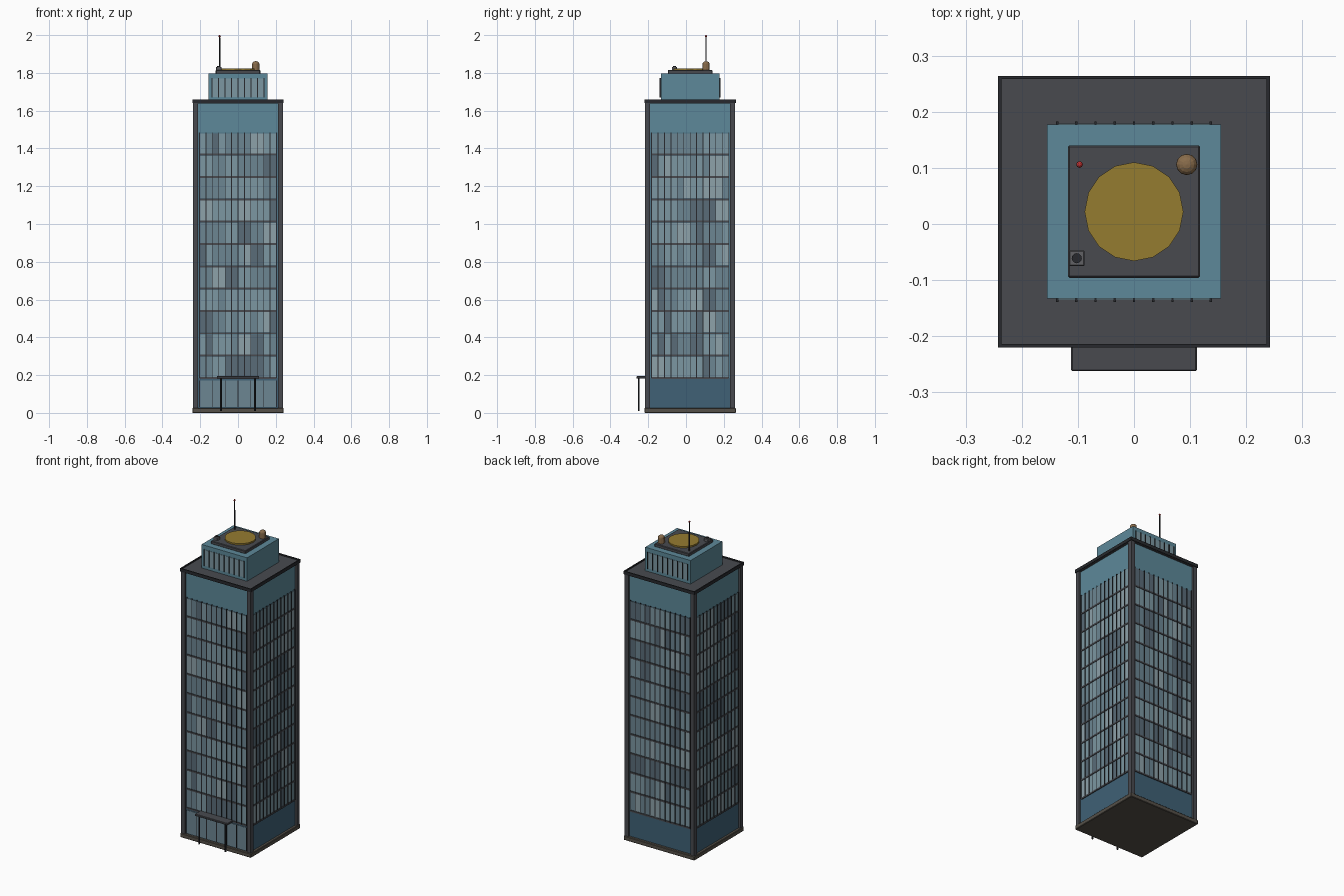
import bpy, bmesh, math, random
from mathutils import Matrix, Vector

if "Cube" in bpy.data.objects:
    bpy.data.objects.remove(bpy.data.objects["Cube"])

random.seed(7)
CY = 0.022  # tower centre in y


def mat(name, r, g, b):
    m = bpy.data.materials.new(name)
    m.diffuse_color = (r, g, b, 1)
    m.use_nodes = True
    m.node_tree.nodes["Principled BSDF"].inputs["Base Color"].default_value = m.diffuse_color
    return m


SLATE = mat("slate", 0.065, 0.068, 0.078)
STONE = mat("stone", 0.09, 0.08, 0.065)
BLACK = mat("dark_metal", 0.02, 0.022, 0.026)
BLUE_LOW = mat("blue_low", 0.05, 0.12, 0.18)
BLUE_MID = mat("blue_mid", 0.08, 0.18, 0.25)
BLUE_TOP = mat("blue_top", 0.11, 0.25, 0.32)
PANES = [mat("pane_%d" % i, *c) for i, c in enumerate([
    (0.10, 0.15, 0.19), (0.15, 0.24, 0.29), (0.20, 0.31, 0.36), (0.27, 0.36, 0.40)])]
YELLOW = mat("pad_yellow", 0.30, 0.20, 0.03)
BROWN = mat("tank_brown", 0.25, 0.15, 0.07)
RED = mat("beacon_red", 0.5, 0.03, 0.03)
GREY = mat("unit_grey", 0.12, 0.12, 0.13)


def finish(bm, name, mats):
    me = bpy.data.meshes.new(name)
    bm.to_mesh(me)
    bm.free()
    for m in mats:
        me.materials.append(m)
    ob = bpy.data.objects.new(name, me)
    bpy.context.collection.objects.link(ob)
    return ob


def add_box(bm, lo, hi, frame=Matrix.Identity(4), mi=0):
    lo, hi = Vector(lo), Vector(hi)
    m = frame @ Matrix.Translation((lo + hi) / 2) @ Matrix.Diagonal((*(hi - lo), 1))
    vs = bmesh.ops.create_cube(bm, size=1, matrix=m)["verts"]
    for f in {f for v in vs for f in v.link_faces}:
        f.material_index = mi


def box(name, lo, hi, m, bevel=0):
    bm = bmesh.new()
    add_box(bm, lo, hi)
    if bevel:
        bmesh.ops.bevel(bm, geom=bm.edges[:], offset=bevel, segments=1, affect='EDGES')
    return finish(bm, name, [m])


def cyl(name, x, y, z0, z1, r, n, m, r2=None):
    bm = bmesh.new()
    bmesh.ops.create_cone(bm, cap_ends=True, segments=n, radius1=r,
                          radius2=r if r2 is None else r2, depth=z1 - z0,
                          matrix=Matrix.Translation((x, y, (z0 + z1) / 2)))
    return finish(bm, name, [m])


def side(k):
    """Frame of tower side k: 0 front, 1 right, 2 back, 3 left (-y points outwards)."""
    return Matrix.Translation((0, CY, 0)) @ Matrix.Rotation(k * math.pi / 2, 4, 'Z')


# base plinth
box("plinth", (-0.242, CY - 0.242, 0), (0.242, CY + 0.242, 0.026), STONE, 0.003)

# tower core, darker towards the ground
bm = bmesh.new()
add_box(bm, (-0.226, CY - 0.226, 0.026), (0.226, CY + 0.226, 1.64))
for z in (0.185, 1.485):
    bmesh.ops.bisect_plane(bm, geom=bm.verts[:] + bm.edges[:] + bm.faces[:],
                           plane_co=(0, 0, z), plane_no=(0, 0, 1))
for f in bm.faces:
    z = f.calc_center_median().z
    f.material_index = 0 if z < 0.185 else 1 if z < 1.485 else 2
finish(bm, "tower_core", [BLUE_LOW, BLUE_MID, BLUE_TOP])

# corner posts
bm = bmesh.new()
for k in range(4):
    add_box(bm, (-0.238, -0.238, 0.026), (-0.212, -0.212, 1.64), side(k))
finish(bm, "corner_posts", [SLATE])

# roof slab and parapet rim
box("roof_slab", (-0.238, CY - 0.238, 1.638), (0.238, CY + 0.238, 1.652), SLATE)
bm = bmesh.new()
for k in range(4):
    add_box(bm, (-0.242, -0.242, 1.64), (0.236, -0.236, 1.66), side(k))
finish(bm, "parapet_rim", [BLACK])

# window grid on four sides
FLOORS, COLS, Z0, FH, W = 11, 12, 0.185, 0.1182, 0.204
CW = 2 * W / COLS
panes, mullions, bands = bmesh.new(), bmesh.new(), bmesh.new()
for k in range(4):
    fr = side(k)
    for i in range(FLOORS):
        shade = 2
        for j in range(COLS):
            if j % 2 == 0 or random.random() < 0.3:
                shade = random.choice((0, 1, 1, 2, 2, 3))
            x, z = -W + j * CW, Z0 + i * FH
            add_box(panes, (x + 0.002, -0.229, z + 0.006),
                    (x + CW - 0.002, -0.225, z + FH - 0.006), fr, shade)
    for j in range(COLS + 1):
        x = -W + j * CW
        add_box(mullions, (x - 0.002, -0.232, Z0), (x + 0.002, -0.225, Z0 + FLOORS * FH), fr)
    for i in range(FLOORS):
        z = Z0 + i * FH
        add_box(bands, (-W, -0.231, z - 0.005), (W, -0.225, z + 0.005), fr)
finish(panes, "window_panes", PANES)
finish(mullions, "window_mullions", [BLACK])
finish(bands, "floor_bands", [SLATE])

# lobby glazing, front only
bm = bmesh.new()
add_box(bm, (-0.205, -0.229, 0.03), (0.205, -0.225, 0.172), side(0), 0)
for j in range(7):
    x = -0.204 + j * 0.068
    add_box(bm, (x - 0.002, -0.232, 0.03), (x + 0.002, -0.225, 0.172), side(0), 1)
finish(bm, "lobby_glazing", [PANES[1], BLACK])

# entrance canopy and posts
box("entrance_canopy", (-0.112, -0.262, 0.182), (0.112, -0.206, 0.194), SLATE, 0.002)
for s in (-1, 1):
    cyl("canopy_post", s * 0.09, -0.25, 0.01, 0.183, 0.005, 8, BLACK)

# penthouse with fins front and back
PH = 0.155
box("penthouse", (-PH, CY - PH, 1.65), (PH, CY + PH, 1.797), BLUE_TOP)
bm = bmesh.new()
for k in (0, 2):
    add_box(bm, (-0.137, -PH - 0.002, 1.672), (0.137, -PH + 0.001, 1.77), side(k), 0)
    for j in range(9):
        x = -0.137 + j * 0.03425
        add_box(bm, (x - 0.002, -PH - 0.006, 1.67), (x + 0.002, -PH, 1.772), side(k), 1)
finish(bm, "penthouse_windows", [PANES[2], BLACK])

# roof deck and landing pad
box("roof_deck", (-0.118, CY - 0.118, 1.795), (0.118, CY + 0.118, 1.815), SLATE, 0.003)
cyl("landing_pad", 0, CY, 1.81, 1.824, 0.088, 16, YELLOW)

# water tank with domed top
cyl("water_tank", 0.094, 0.106, 1.812, 1.848, 0.019, 12, BROWN)
bm = bmesh.new()
bmesh.ops.create_uvsphere(bm, u_segments=12, v_segments=8, radius=0.019,
                          matrix=Matrix.Translation((0.094, 0.106, 1.847)) @ Matrix.Diagonal((1, 1, 0.8, 1)))
finish(bm, "water_tank_dome", [BROWN])

# antenna mast with beacon
cyl("antenna_mast", -0.097, 0.106, 1.81, 1.992, 0.004, 8, BLACK, 0.003)
bm = bmesh.new()
bmesh.ops.create_uvsphere(bm, u_segments=8, v_segments=6, radius=0.006,
                          matrix=Matrix.Translation((-0.097, 0.106, 1.994)))
finish(bm, "antenna_beacon", [RED])

# rooftop cooling unit
box("cooling_unit", (-0.116, -0.075, 1.812), (-0.088, -0.047, 1.832), GREY, 0.002)
cyl("cooling_fan", -0.102, -0.061, 1.83, 1.837, 0.009, 12, BLACK)
